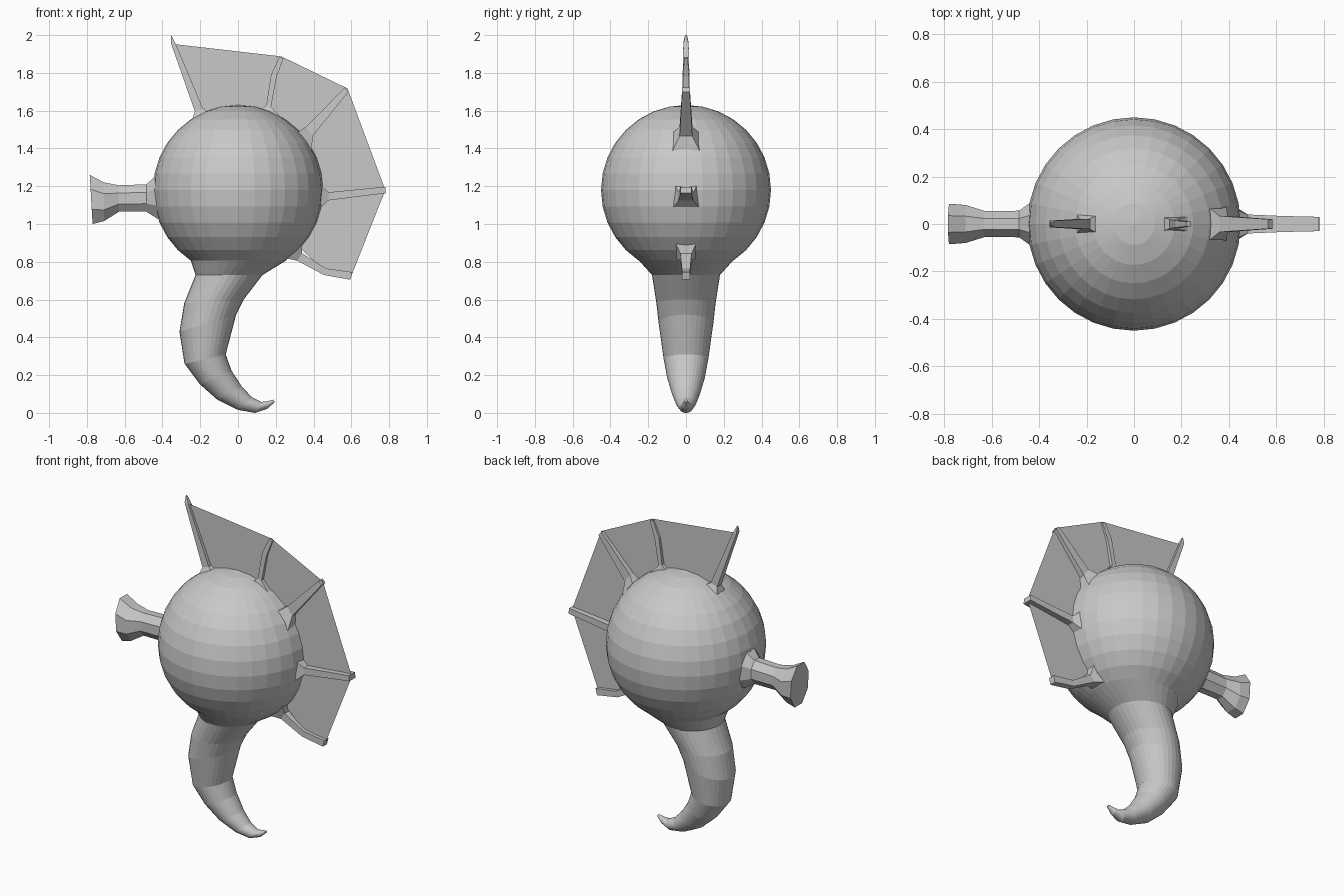
import bpy, bmesh, math
from mathutils import Vector

grey = bpy.data.materials.new("plain grey")
grey.diffuse_color = (0.58, 0.58, 0.58, 1)
CENTRE = Vector((0, 0, 1.18))
RADIUS = 0.45


def finish(name, bm, solid=True):
    if solid:
        bmesh.ops.recalc_face_normals(bm, faces=bm.faces[:])
    mesh = bpy.data.meshes.new(name)
    bm.to_mesh(mesh)
    bm.free()
    mesh.materials.append(grey)
    ob = bpy.data.objects.new(name, mesh)
    bpy.context.collection.objects.link(ob)
    return ob


def loft(name, sections, sides, cap_start=True):
    """Each section: x,z of one edge, x,z of the other edge, half depth in y."""
    bm = bmesh.new()
    turn = math.pi / sides if sides <= 8 else 0
    grow = 1 / math.cos(turn)
    rings = []
    for ax, az, bx, bz, hy in sections:
        mid = Vector(((ax + bx) / 2, 0, (az + bz) / 2))
        half = Vector(((bx - ax) / 2, 0, (bz - az) / 2)) * grow
        ring = []
        for i in range(sides):
            a = turn + math.tau * i / sides
            ring.append(bm.verts.new(mid + half * math.cos(a)
                                     + Vector((0, hy * grow * math.sin(a), 0))))
        rings.append(ring)
    for r, s in zip(rings, rings[1:]):
        for i in range(sides):
            j = (i + 1) % sides
            bm.faces.new((r[i], r[j], s[j], s[i]))
    if cap_start:
        bm.faces.new(rings[0])
    bm.faces.new(rings[-1])
    return finish(name, bm)


# Round body, open underneath where the tail joins
bm = bmesh.new()
bmesh.ops.create_uvsphere(bm, u_segments=32, v_segments=16, radius=RADIUS)
bmesh.ops.translate(bm, verts=bm.verts[:], vec=CENTRE)
low = [v for v in bm.verts if v.co.z < 0.79]
bmesh.ops.delete(bm, geom=low, context='VERTS')
finish("body", bm)

# Curled tail
loft("tail", [
    (-0.25, 0.806, 0.26, 0.81, 0.25),
    (-0.225, 0.73, 0.13, 0.73, 0.18),
    (-0.285, 0.58, 0.03, 0.60, 0.158),
    (-0.31, 0.43, -0.01, 0.52, 0.145),
    (-0.283, 0.26, -0.065, 0.31, 0.118),
    (-0.20, 0.15, -0.035, 0.225, 0.10),
    (-0.11, 0.07, 0.02, 0.14, 0.075),
    (0.0, 0.016, 0.075, 0.082, 0.052),
    (0.09, 0.0, 0.125, 0.058, 0.036),
    (0.155, 0.022, 0.155, 0.062, 0.022),
    (0.195, 0.058, 0.187, 0.07, 0.008),
], 32, cap_start=False)

# Tube snout with flared mouth
loft("snout", [
    (-0.38, 1.02, -0.38, 1.27, 0.12),
    (-0.43, 1.03, -0.43, 1.26, 0.095),
    (-0.485, 1.065, -0.485, 1.21, 0.056),
    (-0.63, 1.065, -0.63, 1.205, 0.055),
    (-0.71, 1.015, -0.71, 1.22, 0.08),
    (-0.77, 1.0, -0.785, 1.26, 0.085),
], 8)

# Fin spines, flared where they meet the body
spines = [
    [(-0.25, 1.53, -0.13, 1.58, 0.05), (-0.228, 1.595, -0.185, 1.61, 0.022),
     (-0.356, 1.96, -0.328, 1.95, 0.014), (-0.353, 2.0, -0.348, 1.99, 0.005)],
    [(0.10, 1.58, 0.25, 1.54, 0.035), (0.15, 1.63, 0.175, 1.62, 0.02),
     (0.175, 1.79, 0.205, 1.78, 0.015), (0.22, 1.885, 0.24, 1.875, 0.01)],
    [(0.31, 1.48, 0.39, 1.38, 0.075), (0.36, 1.515, 0.395, 1.465, 0.034),
     (0.565, 1.722, 0.585, 1.70, 0.02)],
    [(0.42, 1.22, 0.44, 1.09, 0.065), (0.48, 1.168, 0.48, 1.125, 0.04),
     (0.62, 1.182, 0.62, 1.143, 0.034), (0.78, 1.197, 0.783, 1.163, 0.03)],
    [(0.34, 0.90, 0.25, 0.82, 0.055), (0.34, 0.845, 0.315, 0.805, 0.03),
     (0.465, 0.765, 0.455, 0.73, 0.022), (0.605, 0.745, 0.595, 0.705, 0.02)],
]
for n, sections in enumerate(spines, 1):
    loft(f"fin_spine_{n}", sections, 4)

# Thin fin web stretched between the spines
outer = [(-0.335, 1.952), (0.23, 1.887), (0.58, 1.717), (0.78, 1.18), (0.60, 0.725)]
middle = [(-0.205, 1.59), (0.165, 1.62), (0.375, 1.485), (0.46, 1.145), (0.46, 0.75)]
bm = bmesh.new()
rows = []
for o, m in zip(outer, middle):
    p, q = Vector((o[0], 0, o[1])), Vector((m[0], 0, m[1]))
    root = CENTRE + (q - CENTRE).normalized() * 0.36
    rows.append([bm.verts.new(v) for v in (p, q, root)])
for r, s in zip(rows, rows[1:]):
    for k in range(2):
        bm.faces.new((r[k], s[k], s[k + 1], r[k + 1]))
finish("fin_web", bm, solid=False)
